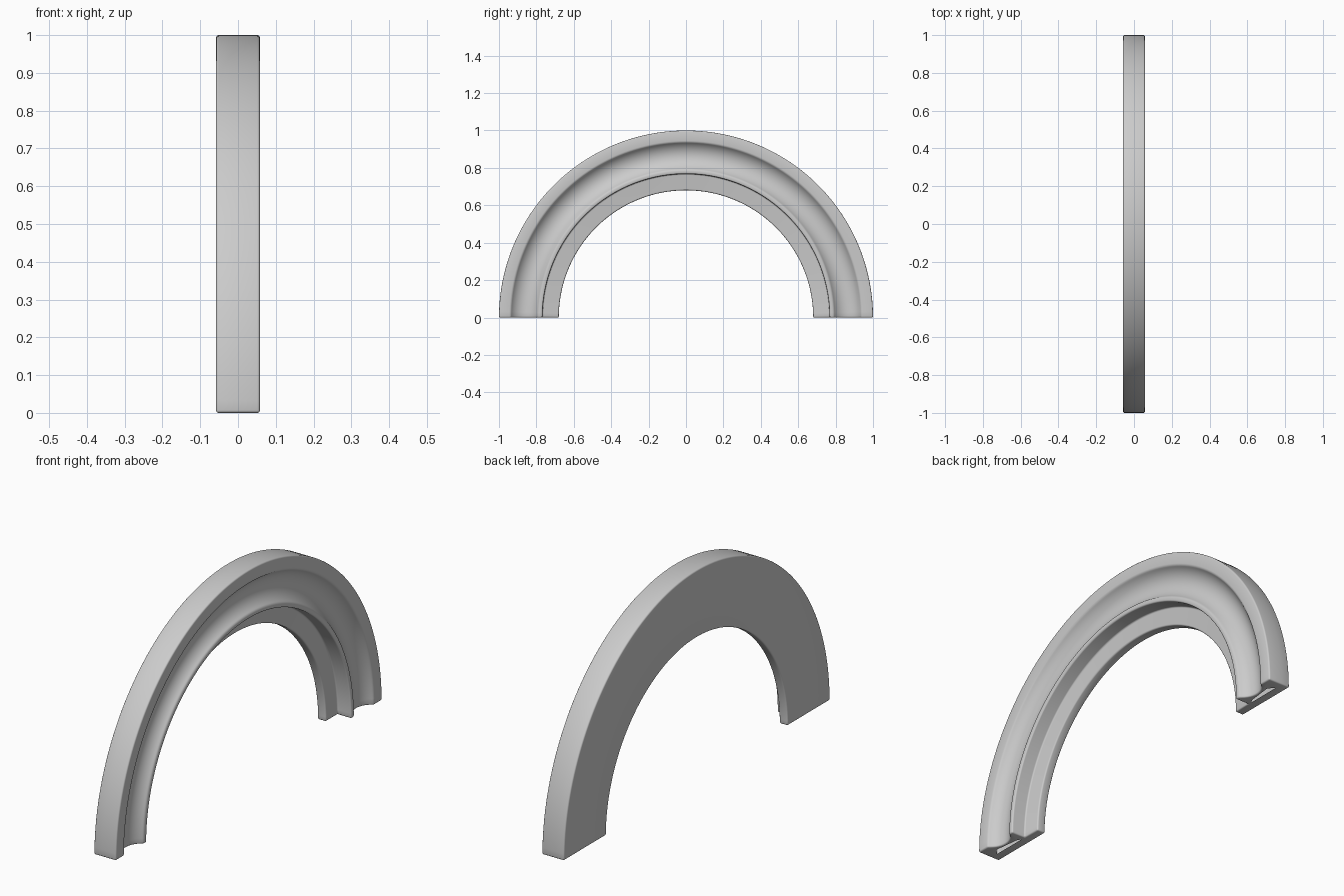
import bpy, bmesh, math

cube = bpy.data.objects.get("Cube")
if cube:
    bpy.data.objects.remove(cube, do_unlink=True)

HALF = 0.058      # half the thickness along x
PLATE = -0.014    # front face of the back plate
STEPS = 96

grey = bpy.data.materials.new("plain_grey")
grey.use_nodes = True
colour = (0.6, 0.6, 0.6, 1)
grey.diffuse_color = colour
grey.node_tree.nodes["Principled BSDF"].inputs["Base Color"].default_value = colour


def groove(r_out, r_in, depth, count):
    """Circular hollow from the outer rim down to the inner lip."""
    half = (r_out - r_in) / 2
    radius = (half ** 2 + depth ** 2) / (2 * depth)
    span = math.asin(half / radius)
    mid = (r_out + r_in) / 2
    points = []
    for i in range(count + 1):
        a = span * (1 - 2 * i / count)
        points.append((mid + radius * math.sin(a),
                       HALF - depth + radius * (1 - math.cos(a))))
    return points


# Cross-section as (radius, x): plate, outer rim, hollow, inner lip, flange
profile = [(0.68, -HALF), (1, -HALF), (1, PLATE), (1, HALF)]
profile += groove(0.938, 0.79, 0.041, 14)
profile += [(0.768, HALF), (0.768, PLATE), (0.68, PLATE)]
# Narrow opening in each foot, between plate and hollow
slot = [(0.79, PLATE), (0.81, -0.002), (0.87, 0.005), (0.93, 0.012), (0.96, PLATE)]

bm = bmesh.new()


def add_ring(points, angle):
    return [bm.verts.new((x, r * math.cos(angle), r * math.sin(angle)))
            for r, x in points]


# Sweep the section through a half circle
rings = [add_ring(profile, math.pi * i / STEPS) for i in range(STEPS + 1)]
for a, b in zip(rings, rings[1:]):
    for j in range(len(profile)):
        k = (j + 1) % len(profile)
        bm.faces.new((a[j], a[k], b[k], b[j]))

# Feet: one face for the plate, one for the raised part around the slot
for ring, angle in ((rings[0], 0), (rings[-1], math.pi)):
    hole = add_ring(slot, angle)
    bm.faces.new(ring[:3] + [hole[-1], hole[0]] + ring[-2:])
    bm.faces.new(ring[2:-1] + hole)

bmesh.ops.recalc_face_normals(bm, faces=bm.faces)
mesh = bpy.data.meshes.new("half_ring_channel")
bm.to_mesh(mesh)
bm.free()
mesh.materials.append(grey)
arch = bpy.data.objects.new("half_ring_channel", mesh)
bpy.context.collection.objects.link(arch)

# Softly rounded corners
bevel = arch.modifiers.new("rounded_corners", 'BEVEL')
bevel.width = 0.007
bevel.segments = 3
bevel.limit_method = 'ANGLE'
bevel.angle_limit = math.radians(40)

bpy.ops.object.select_all(action='DESELECT')
arch.select_set(True)
bpy.context.view_layer.objects.active = arch
bpy.ops.object.modifier_apply(modifier=bevel.name)
bpy.ops.object.shade_smooth_by_angle(angle=math.radians(35))
